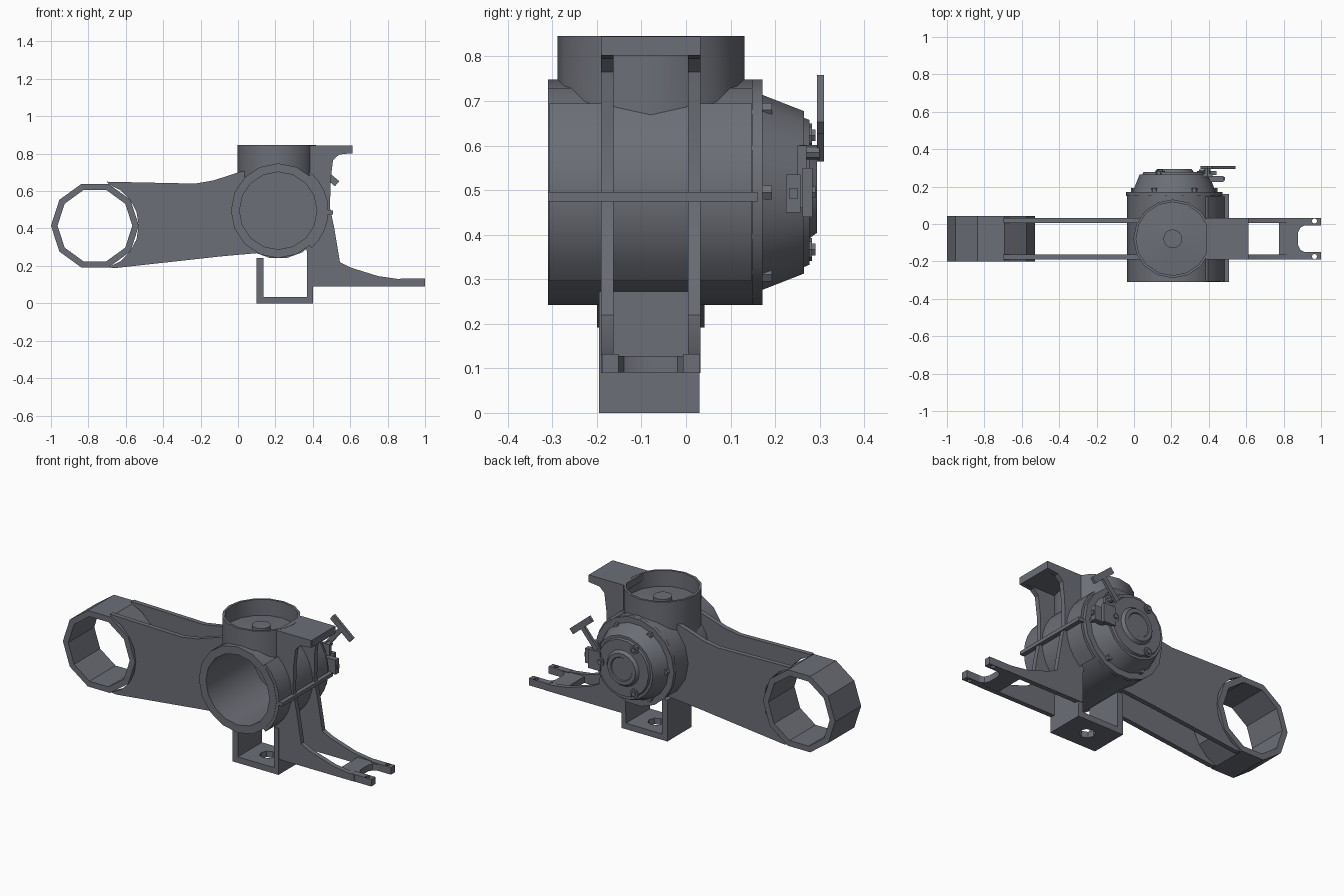
import bpy, bmesh, math
from mathutils import Vector

if "Cube" in bpy.data.objects:
    bpy.data.objects.remove(bpy.data.objects["Cube"])

metal = bpy.data.materials.new("dark_grey_metal")
metal.diffuse_color = (0.15, 0.158, 0.185, 1)
metal.use_nodes = True
metal.node_tree.nodes["Principled BSDF"].inputs["Base Color"].default_value = metal.diffuse_color

HX, HZ = 0.215, 0.495      # hub axis
MID = -0.079               # middle plane of the paired plates


def finish(name, bm):
    bmesh.ops.remove_doubles(bm, verts=bm.verts, dist=1e-5)
    bmesh.ops.recalc_face_normals(bm, faces=bm.faces)
    me = bpy.data.meshes.new(name)
    bm.to_mesh(me)
    bm.free()
    me.materials.append(metal)
    ob = bpy.data.objects.new(name, me)
    bpy.context.collection.objects.link(ob)
    return ob


def prism(name, pts, a, b, axis='y'):
    """Extrude a flat outline from a to b along an axis."""
    bm = bmesh.new()
    put = (lambda u, v, h: (u, h, v)) if axis == 'y' else (lambda u, v, h: (u, v, h))
    f = bm.faces.new([bm.verts.new(put(u, v, a)) for u, v in pts])
    new = bmesh.ops.extrude_face_region(bm, geom=[f])['geom']
    move = Vector(put(0, 0, b - a))
    bmesh.ops.translate(bm, vec=move, verts=[g for g in new if isinstance(g, bmesh.types.BMVert)])
    return finish(name, bm)


def box(name, x0, x1, y0, y1, z0, z1):
    return prism(name, [(x0, z0), (x1, z0), (x1, z1), (x0, z1)], y0, y1)


def lathe(name, prof, n, c, axis='y', rule=None):
    """Spin a closed (radius, height) profile about an axis through c."""
    bm = bmesh.new()
    rings = []
    for i in range(n):
        t = 2 * math.pi * i / n
        ring = []
        for r, h in prof:
            u, v = c[0] + r * math.cos(t), c[1] + r * math.sin(t)
            ring.append(bm.verts.new((u, h, v) if axis == 'y' else (u, v, h)))
        rings.append(ring)
    m = len(prof)
    for i in range(n):
        p, q = rings[i], rings[(i + 1) % n]
        for j in range(m):
            k = (j + 1) % m
            if prof[j][0] or prof[k][0]:
                bm.faces.new((p[j], p[k], q[k], q[j]))
    if rule:
        for v in bm.verts:
            rule(v)
    return finish(name, bm)


def disc(name, r, a, b, n, c, axis='y'):
    return lathe(name, [(0, a), (r, a), (r, b), (0, b)], n, c, axis)


def arc(c, r, a0, a1, n):
    return [(c[0] + r * math.cos(math.radians(a0 + (a1 - a0) * i / n)),
             c[1] + r * math.sin(math.radians(a0 + (a1 - a0) * i / n))) for i in range(n + 1)]


def cut(ob, cutter):
    mod = ob.modifiers.new("hole", 'BOOLEAN')
    mod.operation, mod.object, mod.solver = 'DIFFERENCE', cutter, 'EXACT'
    bpy.context.view_layer.objects.active = ob
    bpy.ops.object.modifier_apply(modifier=mod.name)
    bpy.data.objects.remove(cutter)


hub = (HX, HZ)

# Hollow hub, open at the front
lathe("hub_body", [(0, 0.15), (0.253, 0.15), (0.253, -0.31), (0.207, -0.31),
                   (0.207, 0.12), (0, 0.12)], 16, hub)
# Curved shell around the right side of the hub
prism("hub_shell", arc(hub, 0.268, -48, 48, 8) + arc(hub, 0.245, 48, -48, 8), -0.308, 0.148)
box("side_rib", 0.47, 0.507, -0.31, 0.16, 0.475, 0.496)

# Rear cover with flange, tapered housing and centre cap
lathe("rear_cover", [(0, 0.149), (0.257, 0.149), (0.257, 0.172), (0.222, 0.172), (0.185, 0.265),
                     (0.170, 0.265), (0.165, 0.277), (0.105, 0.277), (0.092, 0.294),
                     (0.070, 0.294), (0.066, 0.289), (0, 0.289)], 18, hub)
for i, p in enumerate(arc(hub, 0.213, 0, 300, 5)):
    disc(f"cover_bolt_{i}", 0.018, 0.165, 0.193, 6, p)
for i, p in enumerate(arc(hub, 0.148, 0, 240, 2)):
    disc(f"cap_lug_{i}", 0.026, 0.265, 0.283, 8, p)
    disc(f"cap_bolt_{i}", 0.015, 0.283, 0.291, 6, p)

# Upright cup, its lower edge following the hub
cup = (0.207, MID)


def saddle(v):
    if v.co.z < 0.7:
        v.co.z = HZ + math.sqrt(max(0.235 ** 2 - (v.co.x - HX) ** 2, 0.01))


lathe("top_cup", [(0.21, 0.6), (0.21, 0.846), (0.196, 0.846), (0.196, 0.6)], 16, cup, 'z', saddle)
lathe("cup_floor", [(0, 0.735), (0.2, 0.735), (0.2, 0.752), (0.05, 0.764), (0.05, 0.788),
                    (0, 0.788)], 16, cup, 'z')

# Left end ring
ring = (-0.765, 0.415)
lathe("end_ring", [(0.235, -0.2), (0.235, 0.042), (0.2, 0.042), (0.2, -0.2)], 10, ring)

# Outlines of the long arm and of the right bracket
arm = ([(-0.70, 0.65), (-0.23, 0.64), (-0.13, 0.657), (0.0, 0.70), (0.06, 0.715)]
       + arc(hub, 0.235, 122, 240, 6) + [(0.1, 0.268), (-0.1, 0.25), (-0.66, 0.188)]
       + arc(ring, 0.234, -72, 72, 8))
bracket = ([(0.385, 0.845), (0.61, 0.845), (0.61, 0.803), (0.54, 0.795), (0.508, 0.765),
            (0.495, 0.66), (0.492, 0.51), (0.515, 0.40), (0.545, 0.22), (0.6, 0.192), (0.75, 0.145),
            (0.85, 0.131), (0.89, 0.13), (0.89, 0.09), (0.37, 0.09), (0.37, 0.27)]
           + arc(hub, 0.235, -52, 50, 6) + [(0.385, 0.70)])
fork = [(0.87, 0.072), (0.87, 0.11), (1.0, 0.11), (1.0, 0.072)]
for side, s in (("rear", 1), ("front", -1)):
    y0, y1 = sorted((MID + s * 0.084, MID + s * 0.112))
    prism(f"{side}_arm_plate", arm, y0, y1)
    prism(f"{side}_bracket_plate", bracket, y0, y1)
    tip = prism(f"{side}_fork_tip", [(x, MID + s * y) for x, y in fork], 0.09, 0.132, 'z')
    cut(tip, disc("hole_cutter", 0.014, 0.05, 0.2, 8, (0.965, MID + s * 0.095), 'z'))

# Cross pieces between the bracket plates
box("bracket_top", 0.385, 0.611, MID - 0.108, MID + 0.108, 0.802, 0.845)
prism("fork_bridge", [(0.775, MID - 0.1), (0.775, MID + 0.1), (0.915, MID + 0.1), (0.915, MID + 0.072),
                      (0.89, MID + 0.06), (0.878, MID + 0.035), (0.878, MID - 0.035),
                      (0.89, MID - 0.06), (0.915, MID - 0.072), (0.915, MID - 0.1)],
      0.091, 0.128, 'z')

# U-shaped foot with a hole in its base
foot = prism("foot_bracket", [(0.10, 0), (0.40, 0), (0.40, 0.272), (0.37, 0.272), (0.37, 0.035),
                              (0.135, 0.035), (0.135, 0.243), (0.10, 0.243)], -0.195, 0.03)
cut(foot, disc("hole_cutter", 0.045, -0.1, 0.1, 8, (0.25, MID), 'z'))

# Switch block and T-shaped lever on the rear cover
box("switch_block", 0.39, 0.478, 0.225, 0.257, 0.45, 0.535)
box("switch_plate", 0.36, 0.44, 0.262, 0.284, 0.44, 0.55)
box("switch_bridge", 0.37, 0.42, 0.25, 0.27, 0.46, 0.6)
box("switch_button", 0.47, 0.486, 0.232, 0.25, 0.48, 0.505)
disc("lever_pivot", 0.016, 0.255, 0.3, 8, (0.392, 0.585))
ang = math.radians(50)
d = Vector((math.cos(ang), math.sin(ang)))
n = Vector((d.y, -d.x))
top = Vector((0.467, 0.692))


def bar(name, p, q, w):
    side = (q - p).normalized()
    side = Vector((-side.y, side.x)) * w
    prism(name, [p + side, q + side, q - side, p - side], 0.294, 0.31)


bar("lever_stem", top - d * 0.155, top, 0.014)
bar("lever_grip", top - n * 0.082, top + n * 0.082, 0.018)

# Smooth the round parts, keep edges sharp
bpy.ops.object.select_all(action='DESELECT')
for ob in bpy.context.scene.objects:
    ob.select_set(True)
    bpy.context.view_layer.objects.active = ob
bpy.ops.object.shade_smooth_by_angle(angle=math.radians(30))
